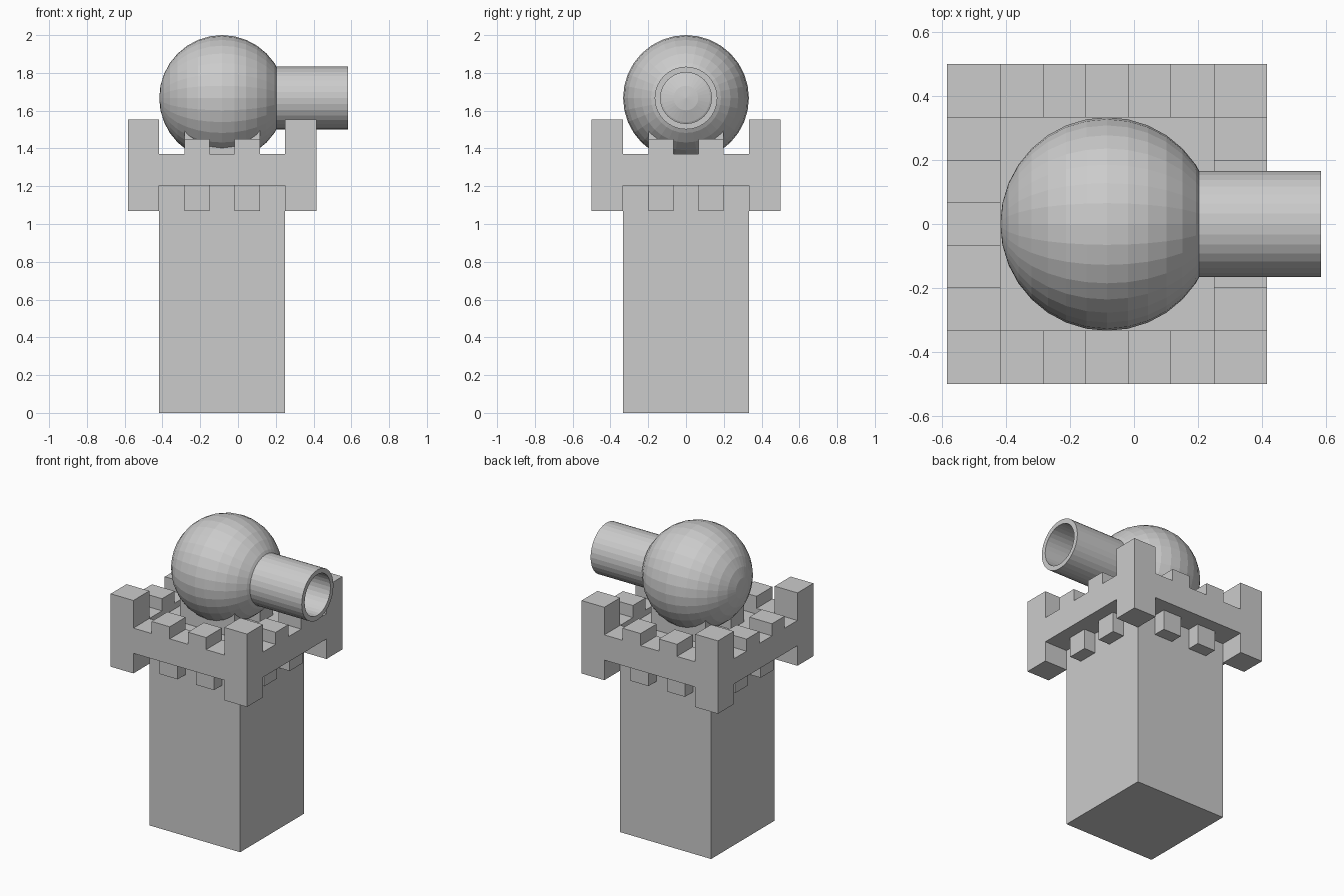
import bpy, bmesh, math
from mathutils import Matrix, Vector

cube = bpy.data.objects.get("Cube")
if cube:
    bpy.data.objects.remove(cube, do_unlink=True)

CX = -0.084           # tower axis
U = 0.0666            # building module
INNER, OUTER = 5 * U, 7.5 * U

stone = bpy.data.materials.new("grey_stone")
stone.use_nodes = True
GREY = (0.6, 0.6, 0.6, 1)
stone.diffuse_color = GREY
stone.node_tree.nodes["Principled BSDF"].inputs["Base Color"].default_value = GREY


def finish(name, bm):
    bmesh.ops.remove_doubles(bm, verts=bm.verts, dist=1e-5)
    bmesh.ops.recalc_face_normals(bm, faces=bm.faces)
    mesh = bpy.data.meshes.new(name)
    bm.to_mesh(mesh)
    bm.free()
    mesh.materials.append(stone)
    obj = bpy.data.objects.new(name, mesh)
    bpy.context.collection.objects.link(obj)
    return obj


def box(name, x, y, z):
    bm = bmesh.new()
    bmesh.ops.create_cube(bm, size=1)
    for v in bm.verts:
        v.co = [r[0] + (c + 0.5) * (r[1] - r[0]) for c, r in zip(v.co, (x, y, z))]
    return finish(name, bm)


# Square tower shaft
box("tower_shaft", (CX - INNER, CX + INNER), (-INNER, INNER), (0, 20 * U))

# Parapet: one crenellated side with mitred corners, repeated four times
FOOT, BASE, WALK, MERLON, POST = 1.07, 1.203, 1.37, 1.45, 1.553
half = [(U, WALK), (U, MERLON), (3 * U, MERLON), (3 * U, WALK), (INNER, WALK)]
post = [(INNER, POST), (OUTER, POST), (OUTER, FOOT), (INNER, FOOT)]
right = half + post + [(INNER, BASE)]
profile = right + [(-u, z) for u, z in reversed(right)]
inner_right = half + [(INNER, BASE)]
inner_profile = inner_right + [(-u, z) for u, z in reversed(inner_right)]

bm = bmesh.new()
for side in range(4):
    turn = Matrix.Translation((CX, 0, 0)) @ Matrix.Rotation(side * math.pi / 2, 4, "Z")
    cache = {}

    def vert(u, y, z):
        key = (round(u, 5), y, z)
        if key not in cache:
            cache[key] = bm.verts.new(turn @ Vector((u, y, z)))
        return cache[key]

    def inside(u, z):
        return vert(max(-INNER, min(INNER, u)), -INNER, z)

    bm.faces.new([vert(u, -OUTER, z) for u, z in profile])
    bm.faces.new([inside(u, z) for u, z in inner_profile])
    for a, b in zip(profile, profile[1:] + profile[:1]):
        if abs(a[0]) == OUTER and a[0] == b[0]:
            continue
        ring = [vert(a[0], -OUTER, a[1]), vert(b[0], -OUTER, b[1]), inside(*b), inside(*a)]
        bm.faces.new(list(dict.fromkeys(ring)))
finish("parapet", bm)

# Corbels under the parapet, two on each side
for side, (dx, dy) in {"front": (0, -1), "back": (0, 1), "left": (1, 0), "right": (-1, 0)}.items():
    for number, along in enumerate((-2 * U, 2 * U), 1):
        reach = INNER + 0.6 * U
        x, y = CX + dx * reach + abs(dy) * along, dy * reach + abs(dx) * along
        hx, hy = (U, 0.65 * U) if dy else (0.65 * U, U)
        box(f"corbel_{side}_{number}", (x - hx, x + hx), (y - hy, y + hy), (FOOT, BASE))

# Two rails cradling the ball
for name, s in (("cradle_rail_front", -1), ("cradle_rail_back", 1)):
    box(name, (CX - 3 * U, CX + 3 * U), sorted((s * U, s * 3 * U)), (19.5 * U, 1.54))

# Ball with its poles along the barrel axis
AXIS_Z = 2 - INNER
to_x = Matrix.Rotation(math.pi / 2, 4, "Y")
bm = bmesh.new()
bmesh.ops.create_uvsphere(bm, u_segments=32, v_segments=16, radius=INNER,
                          matrix=Matrix.Translation((CX, 0, AXIS_Z)) @ to_x)
finish("turret_ball", bm)

# Hollow barrel: a closed profile swept round the x axis
bm = bmesh.new()
R_OUT, R_IN, TIP, ROOT = 0.166, 0.135, 0.583, 0.15
section = [(ROOT, R_IN), (ROOT, R_OUT), (TIP, R_OUT), (TIP, R_IN)]
verts = [bm.verts.new((x, 0, AXIS_Z + r)) for x, r in section]
edges = [bm.edges.new((verts[i], verts[(i + 1) % 4])) for i in range(4)]
bmesh.ops.spin(bm, geom=verts + edges, cent=(0, 0, AXIS_Z), axis=(1, 0, 0),
               angle=2 * math.pi, steps=32)
finish("barrel", bm)
